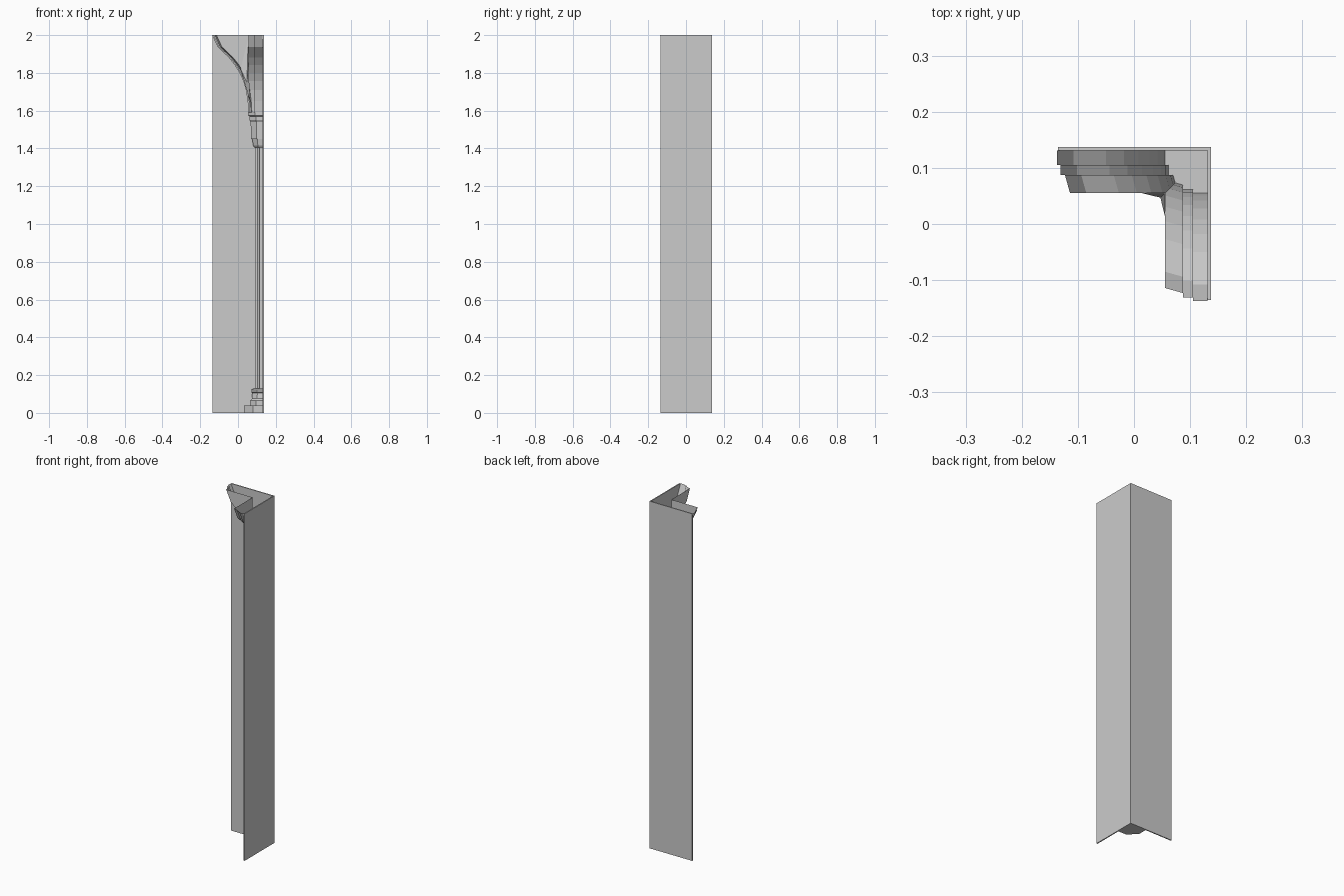
import bpy, bmesh
from mathutils import Vector

if "Cube" in bpy.data.objects:
    bpy.data.objects.remove(bpy.data.objects["Cube"])

IN = 0.131            # inner wall face (same in x and y)
OUT = 0.137           # outer wall face
END = -0.135          # free wall ends


def make(name, bm):
    me = bpy.data.meshes.new(name)
    bm.to_mesh(me)
    bm.free()
    ob = bpy.data.objects.new(name, me)
    bpy.context.collection.objects.link(ob)
    return ob


def diagonal_pair(name, bm):
    """Make a part and its copy reflected over the x = y corner plane."""
    twin = bm.copy()
    for v in twin.verts:
        v.co.x, v.co.y = v.co.y, v.co.x
    bmesh.ops.reverse_faces(twin, faces=twin.faces[:])
    make("back_" + name, bm)
    make("side_" + name, twin)


def loft(name, rings):
    """Solid from equal-length outlines, each (z, [(x, y), ...])."""
    bm = bmesh.new()
    loops = [[bm.verts.new((x, y, z)) for x, y in pts] for z, pts in rings]
    n = len(loops[0])
    for a, b in zip(loops, loops[1:]):
        for i in range(n):
            j = (i + 1) % n
            bm.faces.new((a[i], a[j], b[j], b[i]))
    bm.faces.new(loops[0][::-1])
    bm.faces.new(loops[-1])
    bmesh.ops.recalc_face_normals(bm, faces=bm.faces[:])
    return make(name, bm)


def octagon(a):
    """Quarter octagon of reach a, standing in the wall corner."""
    near, mid, w = IN - a, IN - a * 0.52, IN + 0.001
    return [(near, w), (near, mid), (mid, near), (w, near), (w, w)]


# L-shaped pair of thin walls
wall = [(END, IN), (IN, IN), (IN, END), (OUT, END), (OUT, OUT), (END, OUT)]
loft("corner_walls", [(0, wall), (2, wall)])

# stepped base, clustered shaft and capital
loft("base", [(z, octagon(a)) for z, a in (
    (0, .098), (.04, .098), (.04, .068), (.065, .068), (.075, .058),
    (.105, .055), (.11, .060), (.122, .060), (.13, .045))])
w = IN + 0.001
shaft = [(.092, w), (.092, .115), (.103, .115), (.115, .103),
         (.115, .092), (w, .092), (w, w)]
loft("shaft", [(.12, shaft), (1.42, shaft)])
loft("capital", [(z, octagon(a)) for z, a in (
    (1.405, .043), (1.415, .050), (1.45, .056), (1.45, .062), (1.54, .064),
    (1.55, .070), (1.57, .070), (1.575, .077), (1.59, .077))])

# arch: curve in x/z, swept by a stepped moulding (depth y, setback in x)
curve = [(-.137, 2), (-.108, 1.937), (-.05, 1.882), (-.018, 1.842),
         (.008, 1.80), (.028, 1.757), (.042, 1.71), (.051, 1.65), (.056, 1.585)]
moulding = [(IN, 0), (.105, 0), (.105, .006), (.087, .006), (.087, .014), (.055, .023)]


def clip(bm):
    """Cut away everything beyond the corner diagonal."""
    bmesh.ops.bisect_plane(bm, geom=bm.verts[:] + bm.edges[:] + bm.faces[:], dist=1e-6,
                           plane_co=(0, 0, 0), plane_no=Vector((1, -1, 0)).normalized(),
                           clear_outer=True)


bm = bmesh.new()
rows = [[bm.verts.new((x + s, y, z)) for y, s in moulding] for x, z in curve]
for r, q in zip(rows, rows[1:]):
    for j in range(len(moulding) - 1):
        bm.faces.new((r[j], q[j], q[j + 1], r[j + 1]))
clip(bm)
diagonal_pair("arch_moulding", bm)

# flat spandrel above the arch
bm = bmesh.new()
front_y, setback = moulding[-1]
low = [bm.verts.new((x + setback, front_y, z)) for x, z in curve]
top = [low[0]] + [bm.verts.new((x + setback, front_y, 2)) for x, z in curve[1:]]
for i in range(len(curve) - 1):
    quad = [low[i], low[i + 1], top[i + 1], top[i]]
    bm.faces.new(quad[1:] if i == 0 else quad)
clip(bm)
diagonal_pair("spandrel", bm)

# small springer bulge where the two arches meet
bm = bmesh.new()
a, p, t, b = [bm.verts.new(c) for c in (
    (.014, .055, 1.82), (.047, .047, 1.75), (.054, .054, 1.98), (.066, .066, 1.64))]
bm.faces.new((a, p, t))
bm.faces.new((a, b, p))
diagonal_pair("springer", bm)
